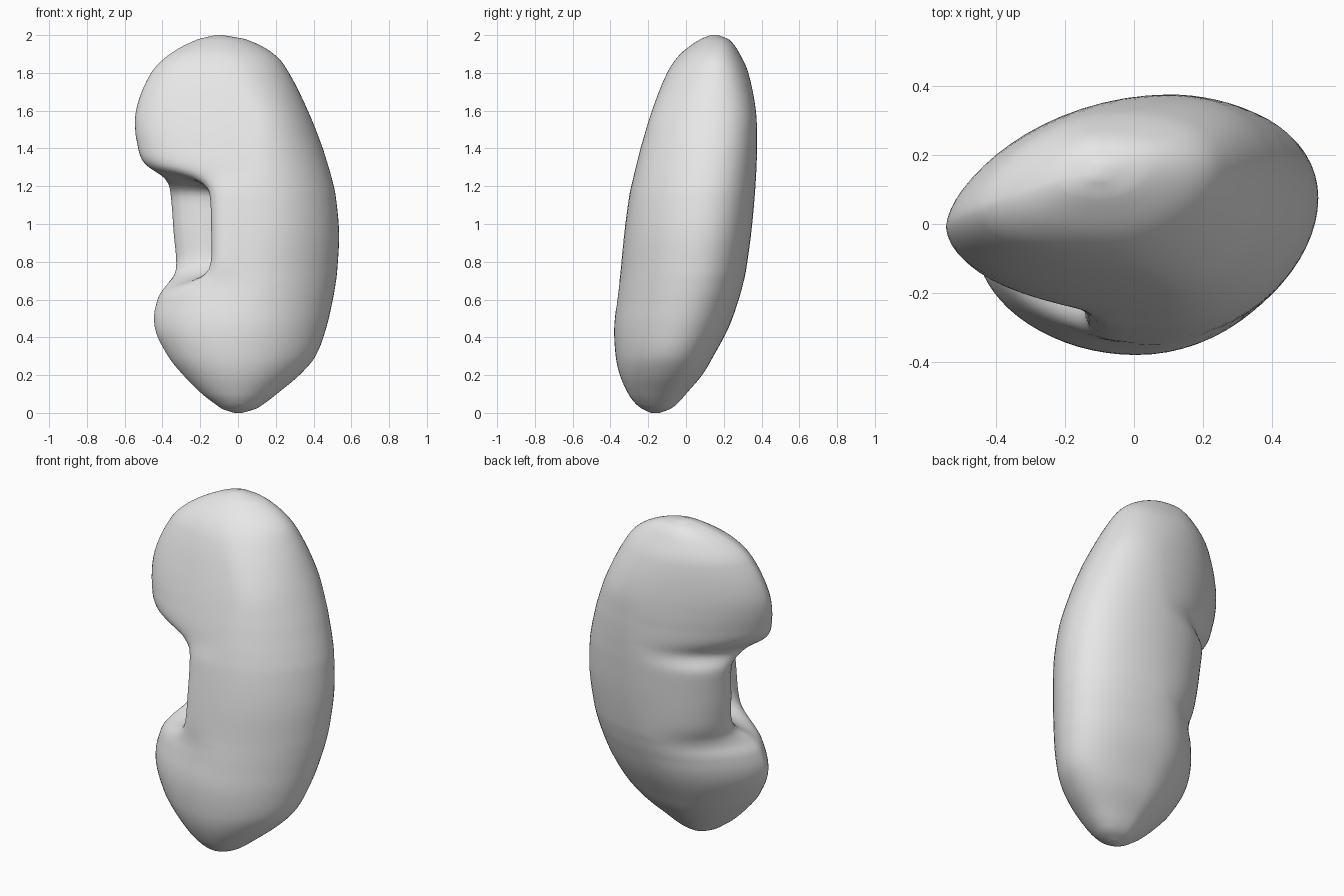
import bpy, bmesh, math
from mathutils import Vector

cube = bpy.data.objects.get("Cube")
if cube:
    bpy.data.objects.remove(cube)

SIDES, STEPS = 64, 5

# Outline keys: height, right edge, left edge, front edge, back edge
KEYS = [
    (0, -0.02, 0.02, -0.185, -0.14), (0.02, -0.08, 0.09, -0.23, -0.085),
    (0.05, -0.125, 0.14, -0.268, -0.045), (0.1, -0.19, 0.205, -0.305, 0),
    (0.2, -0.29, 0.325, -0.35, 0.085), (0.3, -0.37, 0.41, -0.372, 0.145),
    (0.45, -0.44, 0.467, -0.38, 0.225), (0.6, -0.43, 0.502, -0.364, 0.28),
    (0.68, -0.38, 0.516, -0.354, 0.302), (0.75, -0.335, 0.525, -0.345, 0.317),
    (0.95, -0.35, 0.535, -0.325, 0.345), (1.15, -0.365, 0.517, -0.298, 0.364),
    (1.24, -0.39, 0.497, -0.28, 0.37), (1.32, -0.5, 0.474, -0.261, 0.374),
    (1.42, -0.535, 0.442, -0.235, 0.376), (1.6, -0.54, 0.37, -0.18, 0.37),
    (1.8, -0.46, 0.27, -0.1, 0.33), (1.9, -0.36, 0.19, -0.03, 0.285),
    (1.975, -0.22, 0.05, 0.07, 0.23), (2, -0.12, -0.08, 0.13, 0.17),
]


def ease(a, b, v):
    t = min(1, max(0, (v - a) / (b - a)))
    return t * t * (3 - 2 * t)


def blend(heights, values, t):
    """Smooth curve through unevenly spaced keys."""
    z0, z1, z2, z3 = heights
    p0, p1, p2, p3 = values
    m1 = (p2 - p0) / (z2 - z0) * (z2 - z1)
    m2 = (p3 - p1) / (z3 - z1) * (z2 - z1)
    w = t * t * (3 - 2 * t)
    return p1 + (p2 - p1) * w + t * (1 - t) * (m1 * (1 - t) - m2 * t)


def levels():
    last = len(KEYS) - 1
    for i in range(last):
        near = [KEYS[min(last, max(0, i + k))] for k in (-1, 0, 1, 2)]
        heights, *edges = zip(*near)
        for j in range(STEPS):
            t = j / STEPS
            z = heights[1] + (heights[2] - heights[1]) * t
            yield [z] + [blend(heights, e, t) for e in edges]
    yield KEYS[last]


def section(z, x0, x1, y0, y1):
    """Oval round a spine, lens-shaped on its right, with the hollow pressed in."""
    spine = 0.1 * ease(0.3, 1.1, z) - 0.2 * ease(1.5, 2, z)
    cy, h = (y0 + y1) / 2, (y1 - y0) / 2
    hollow = ease(0.65, 0.8, z) * (1 - ease(1.15, 1.29, z))
    lens = (0.38 - 0.2 * ease(0.5, 1.5, z)) * (1 - hollow)
    right_tip = -h * (0.16 + 0.17 * ease(0.4, 1.5, z))
    right_tip += (0.03 - right_tip) * hollow
    for k in range(SIDES):
        angle = math.tau * k / SIDES
        c, s = math.cos(angle), math.sin(angle)
        if c > 0:
            x = spine + (x1 - spine) * c
            y = cy + h * s + 0.2 * h * c * c
        else:
            # Hollow floor, then the bulging front lip beside it
            d = angle - math.pi - 0.38
            width = 0.2 if d < 0 else 0.36
            x = spine + (spine - x0) * c
            x += 0.27 * hollow * math.exp(-(d / width) ** 2)
            y = cy + h * s * abs(s) ** lens + right_tip * c * c
            y -= 0.035 * hollow * math.exp(-((d - 0.65) / 0.3) ** 2)
        yield Vector((x, y, z))


# Bean-shaped body, lofted from bottom to top
bm = bmesh.new()
rings = [[bm.verts.new(p) for p in section(*lv)] for lv in levels()]
for low, high in zip(rings, rings[1:]):
    for k in range(SIDES):
        n = (k + 1) % SIDES
        bm.faces.new((low[k], low[n], high[n], high[k]))
bm.faces.new(rings[0][::-1])
bm.faces.new(rings[-1])
# Soften the rim of the hollow
rim = [v for v in bm.verts if v.co.x < 0.05 and 0.55 < v.co.z < 1.45]
for _ in range(5):
    bmesh.ops.smooth_vert(bm, verts=rim, factor=0.4, use_axis_x=True,
                          use_axis_y=True, use_axis_z=True)
bmesh.ops.recalc_face_normals(bm, faces=bm.faces)
mesh = bpy.data.meshes.new("kidney_body")
bm.to_mesh(mesh)
bm.free()
mesh.shade_smooth()
body = bpy.data.objects.new("kidney_body", mesh)
bpy.context.collection.objects.link(body)

# Plain grey material
grey = bpy.data.materials.new("light grey")
grey.use_nodes = True
colour = (0.8, 0.8, 0.8, 1)
grey.diffuse_color = colour
grey.node_tree.nodes["Principled BSDF"].inputs["Base Color"].default_value = colour
mesh.materials.append(grey)
